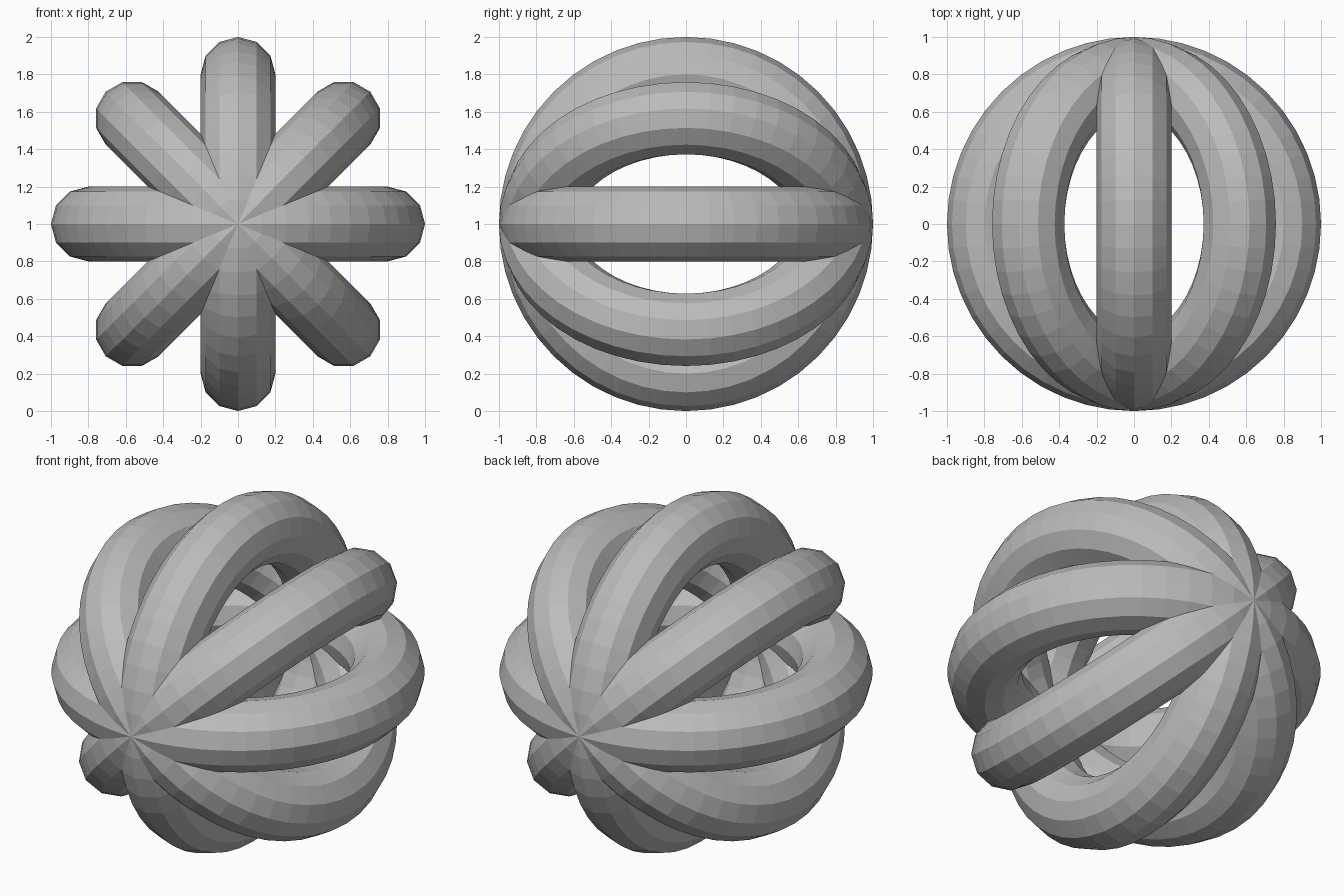
import bpy
import math

# Remove the default cube
cube = bpy.data.objects.get("Cube")
if cube:
    bpy.data.objects.remove(cube, do_unlink=True)

# Single matte grey
grey = bpy.data.materials.new("grey")
grey.use_nodes = True
colour = (0.5, 0.5, 0.5, 1.0)
grey.diffuse_color = colour
grey.node_tree.nodes["Principled BSDF"].inputs["Base Color"].default_value = colour

RINGS = 4
OUTER, TUBE = 1.0, 0.2

# Equal rings crossing at the front and back poles, fanned about the y axis
for i in range(RINGS):
    bpy.ops.mesh.primitive_torus_add(
        major_radius=OUTER - TUBE,
        minor_radius=TUBE,
        major_segments=48,
        minor_segments=12,
        location=(0, 0, OUTER),
        rotation=(0, i * math.pi / RINGS, 0),
    )
    ring = bpy.context.object
    ring.name = f"ring_{i + 1}"
    ring.data.materials.append(grey)
    bpy.ops.object.shade_flat()
